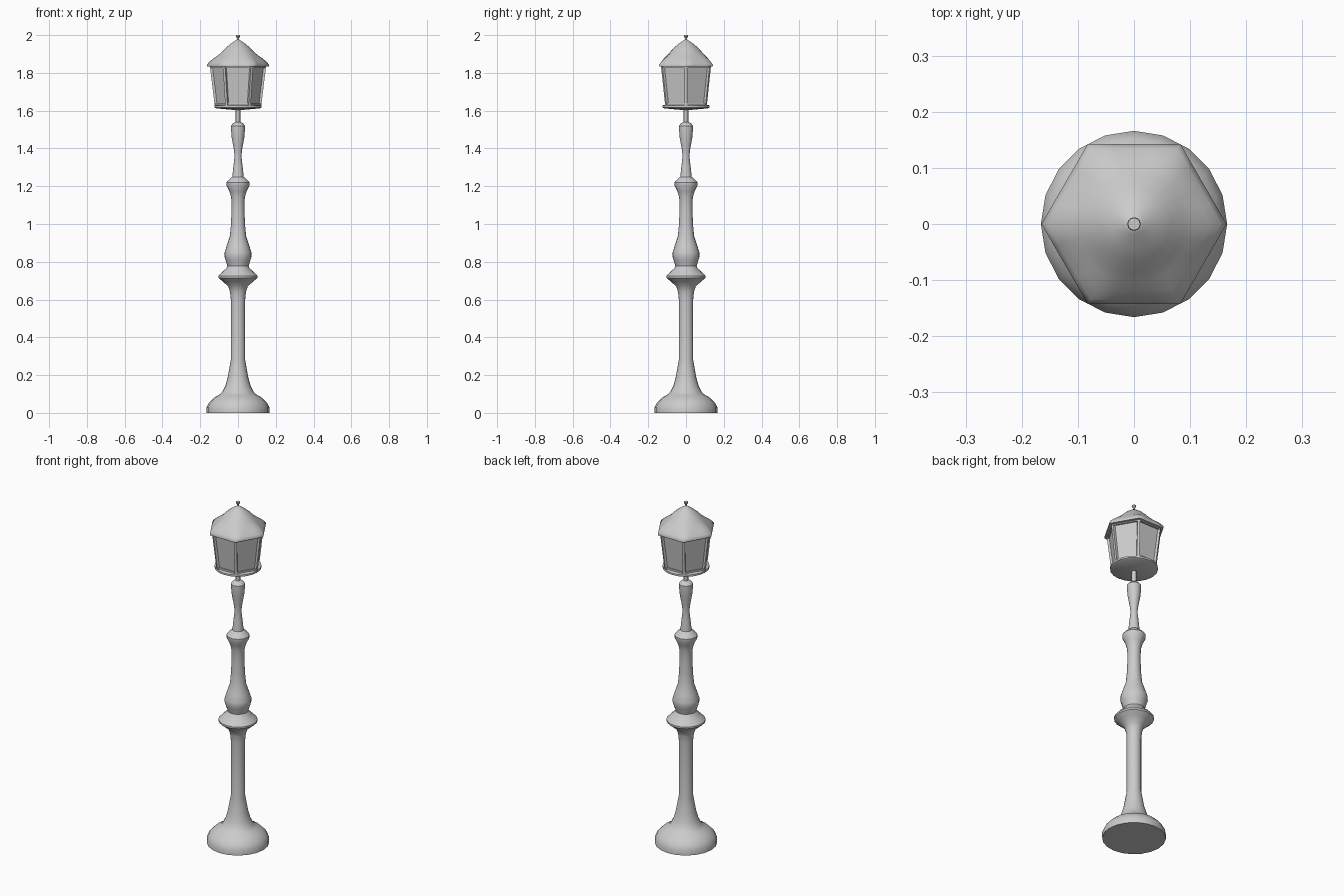
import bpy, bmesh
from math import pi, cos, sin, radians
from mathutils import Vector

if "Cube" in bpy.data.objects:
    bpy.data.objects.remove(bpy.data.objects["Cube"])


def finish(name, bm, smooth=True, angle=35):
    bmesh.ops.recalc_face_normals(bm, faces=bm.faces)
    me = bpy.data.meshes.new(name)
    bm.to_mesh(me)
    bm.free()
    ob = bpy.data.objects.new(name, me)
    bpy.context.collection.objects.link(ob)
    if smooth:
        bpy.ops.object.select_all(action='DESELECT')
        bpy.context.view_layer.objects.active = ob
        ob.select_set(True)
        bpy.ops.object.shade_smooth_by_angle(angle=radians(angle))
    return ob


def hexness(a):
    """Radius of a unit hexagon (corner on +x) at angle a."""
    return cos(pi / 6) / cos(a % (pi / 3) - pi / 6)


def loft(name, profile, n=20, smooth=True, angle=35):
    """Stack rings (radius, z, blend): blend 0 is round, 1 is hexagonal."""
    bm = bmesh.new()
    rings = []
    for r, z, *b in profile:
        k = b[0] if b else 0
        ring = []
        for i in range(n):
            a = 2 * pi * i / n
            rr = r * (1 - k + k * hexness(a))
            ring.append(bm.verts.new((rr * cos(a), rr * sin(a), z)))
        rings.append(ring)
    for p, q in zip(rings, rings[1:]):
        for i in range(n):
            j = (i + 1) % n
            bm.faces.new((p[i], p[j], q[j], q[i]))
    bm.faces.new(rings[0])
    bm.faces.new(rings[-1])
    return finish(name, bm, smooth, angle)


def bars(name, pairs, w):
    """Square bars between pairs of points, one side facing outward."""
    bm = bmesh.new()
    for a, b in pairs:
        d = (b - a).normalized()
        mid = (a + b) / 2
        out = Vector((mid.x, mid.y, 0))
        out = (out - d * out.dot(d)).normalized() * w / 2
        side = d.cross(out)
        ends = [[bm.verts.new(p + out * s + side * t)
                 for s, t in ((1, 1), (1, -1), (-1, -1), (-1, 1))] for p in (a, b)]
        bm.faces.new(ends[0])
        bm.faces.new(ends[1])
        for i in range(4):
            j = (i + 1) % 4
            bm.faces.new((ends[0][i], ends[0][j], ends[1][j], ends[1][i]))
    return finish(name, bm, False)


# Base and lower column
loft("base_and_column", [
    (.166, 0), (.166, .03), (.153, .055), (.128, .08), (.098, .097), (.085, .108),
    (.068, .14), (.055, .185), (.046, .235), (.038, .28), (.038, .60),
    (.042, .64), (.052, .67), (.08, .695), (.104, .715), (.104, .725),
    (.085, .745), (.062, .765), (.055, .778)])

# Upper column with turned bulges
loft("upper_column", [
    (.055, .775), (.066, .81), (.072, .83), (.071, .85), (.058, .89), (.043, .935),
    (.037, 1.0), (.034, 1.08), (.036, 1.14), (.046, 1.175), (.061, 1.205), (.061, 1.22),
    (.048, 1.235), (.03, 1.25), (.025, 1.30), (.018, 1.36), (.023, 1.40),
    (.033, 1.455), (.037, 1.50), (.037, 1.52), (.028, 1.532), (.012, 1.54)])
loft("lantern_stem", [(.012, 1.53), (.012, 1.615)])

# Lantern floor plate
loft("lantern_floor", [(.012, 1.603), (.115, 1.612), (.125, 1.617), (.125, 1.627), (.115, 1.631)])

# Six-sided glass body and its frame
loft("lantern_glass", [(.114, 1.625, 1), (.140, 1.84, 1)], 6, False)


def corner(i, r, z):
    return Vector((r * cos(i * pi / 3), r * sin(i * pi / 3), z))


bars("corner_posts", [(corner(i, .116, 1.625), corner(i, .142, 1.84)) for i in range(6)], .014)
edges = []
for i in range(6):
    edges += [(corner(i, .116, 1.634), corner(i + 1, .116, 1.634)),
              (corner(i, .141, 1.833), corner(i + 1, .141, 1.833))]
bars("frame_rails", edges, .012)

# Roof: hexagonal eaves blending into a round crown
loft("roof", [
    (.150, 1.833, 1), (.163, 1.834, 1), (.165, 1.842, 1), (.155, 1.855, 1),
    (.135, 1.873, .85), (.108, 1.892, .45), (.088, 1.908, .1), (.066, 1.931, 0),
    (.042, 1.952, 0), (.018, 1.968, 0), (.006, 1.976, 0)], 24, angle=50)

# Finial on top of the roof
loft("finial", [(.006, 1.965), (.006, 1.985), (.012, 1.993), (.011, 2.0)], 12)
